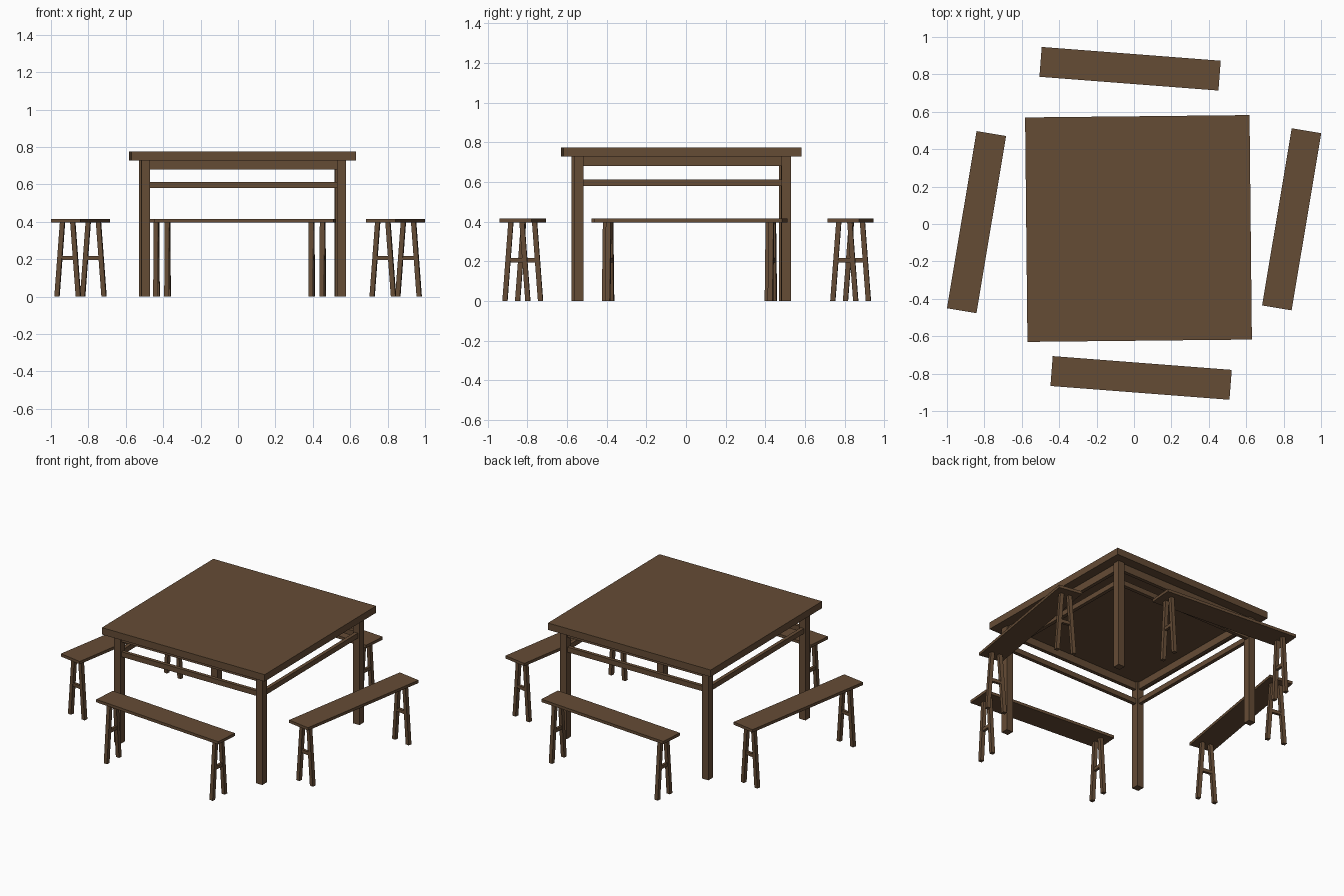
import bpy, bmesh, math
from mathutils import Matrix, Vector

if "Cube" in bpy.data.objects:
    bpy.data.objects.remove(bpy.data.objects["Cube"])

wood = bpy.data.materials.new("dark brown wood")
wood.diffuse_color = (0.13, 0.072, 0.036, 1)
wood.use_nodes = True
wood.node_tree.nodes["Principled BSDF"].inputs["Base Color"].default_value = wood.diffuse_color


def prism(name, frame, bottom, top, sx, sy):
    """Box of section sx, sy running from the bottom centre to the top centre (sheared if splayed)."""
    bm = bmesh.new()
    bmesh.ops.create_cube(bm, size=1)
    b, t = Vector(bottom), Vector(top)
    for v in bm.verts:
        c = t if v.co.z > 0 else b
        v.co = c + Vector((v.co.x * sx, v.co.y * sy, 0))
    bm.transform(frame)
    me = bpy.data.meshes.new(name)
    bm.to_mesh(me)
    bm.free()
    me.materials.append(wood)
    ob = bpy.data.objects.new(name, me)
    bpy.context.collection.objects.link(ob)
    return ob


def place(x, y, deg):
    return Matrix.Translation((x, y, 0)) @ Matrix.Rotation(math.radians(deg), 4, 'Z')


# Table: top, four legs, aprons and stretchers
TOP_Z, UNDER_Z, LEG = 0.775, 0.729, 0.523
table = place(0.024, -0.024, 0.6)
prism("table_top", table, (0, 0, UNDER_Z), (0, 0, TOP_Z), 1.2, 1.2)
for sx in (-1, 1):
    for sy in (-1, 1):
        prism("table_leg", table, (sx * LEG, sy * LEG, 0), (sx * LEG, sy * LEG, UNDER_Z), 0.048, 0.048)
for k in range(4):
    side = table @ Matrix.Rotation(k * math.pi / 2, 4, 'Z')
    prism("table_apron", side, (0, -LEG, 0.68), (0, -LEG, UNDER_Z), 2 * LEG - 0.048, 0.024)
    prism("table_stretcher", side, (0, -LEG, 0.58), (0, -LEG, 0.614), 2 * LEG - 0.048, 0.024)


# Bench: plank seat on two splayed leg pairs, each with a crossbar
def bench(name, x, y, deg):
    f = place(x, y, deg)
    prism(name + "_seat", f, (0, 0, 0.397), (0, 0, 0.416), 0.96, 0.16)
    for e in (-0.416, 0.416):
        for s in (-1, 1):
            prism(name + "_leg", f, (e, s * 0.058, 0), (e, s * 0.028, 0.397), 0.025, 0.025)
        prism(name + "_crossbar", f, (e, 0, 0.195), (e, 0, 0.217), 0.018, 0.084)


bench("front_bench", 0.038, -0.823, -4.4)
bench("back_bench", -0.021, 0.83, -4.4)
bench("left_bench", -0.842, 0.01, 80.5)
bench("right_bench", 0.843, 0.025, 80.5)
